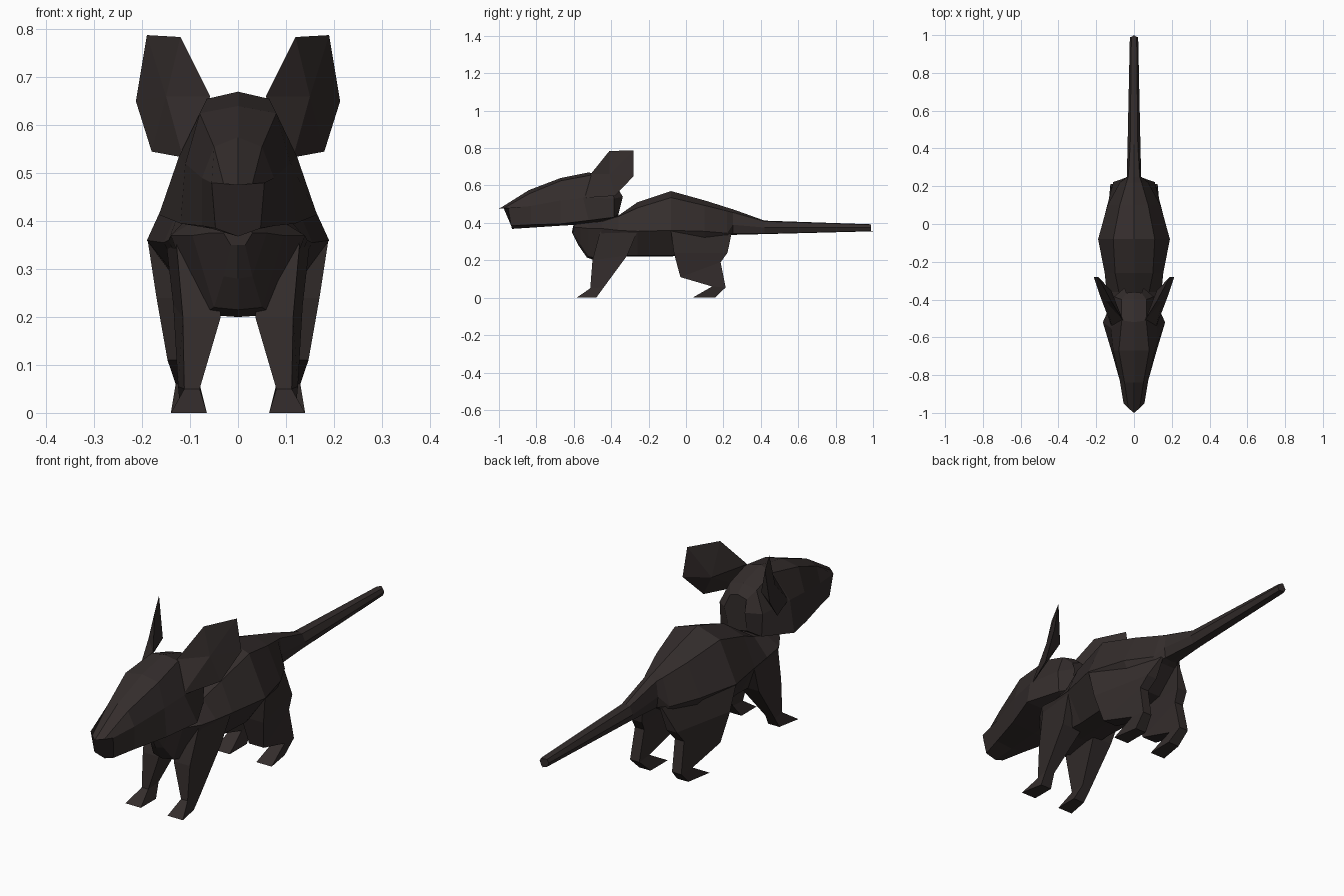
import bpy, bmesh
from mathutils import Vector

fur = bpy.data.materials.new("dark_brown_fur")
fur.diffuse_color = (0.034, 0.026, 0.025, 1)


def finish(name, bm):
    bmesh.ops.recalc_face_normals(bm, faces=bm.faces)
    mesh = bpy.data.meshes.new(name)
    bm.to_mesh(mesh)
    bm.free()
    mesh.materials.append(fur)
    obj = bpy.data.objects.new(name, mesh)
    bpy.context.collection.objects.link(obj)
    return obj


def loft(name, rings):
    """Skin a closed tube through rings of equal length."""
    bm = bmesh.new()
    vs = [[bm.verts.new(p) for p in r] for r in rings]
    n = len(vs[0])
    for a, b in zip(vs, vs[1:]):
        for i in range(n):
            j = (i + 1) % n
            bm.faces.new((a[i], a[j], b[j], b[i]))
    bm.faces.new(vs[0])
    bm.faces.new(vs[-1])
    return finish(name, bm)


def full(half):
    """Close a half outline (top centre to bottom centre) across x = 0."""
    return half + [(-x, y, z) for x, y, z in half[-2:0:-1]]


# Body and tail: centre y, side y, top z, shoulder, flank, low side, bottom z
stations = [
    (-.61, -.60, .40, (.02, .398), (.03, .375), (.015, .35), .35),
    (-.575, -.565, .402, (.04, .40), (.06, .375), (.03, .285), .28),
    (-.53, -.52, .405, (.06, .402), (.095, .37), (.05, .22), .215),
    (-.49, -.45, .41, (.08, .407), (.14, .37), (.075, .205), .20),
    (-.36, -.36, .44, (.08, .435), (.145, .36), (.085, .225), .22),
    (-.26, -.26, .51, (.10, .48), (.155, .355), (.08, .225), .22),
    (-.08, -.08, .57, (.11, .535), (.19, .36), (.09, .225), .22),
    (.10, .10, .52, (.075, .493), (.14, .355), (.09, .25), .25),
    (.22, .22, .482, (.04, .463), (.075, .345), (.06, .33), .33),
    (.25, .25, .473, (.03, .456), (.038, .39), (.033, .342), .336),
    (.42, .42, .412, (.020, .408), (.034, .375), (.02, .342), .34),
    (1.0, .99, .392, (.014, .390), (.022, .375), (.014, .357), .355),
]
loft("body_and_tail", [
    full([(0, y, t)] + [(x, ys, z) for x, z in (s, m, l)] + [(0, y, b)])
    for y, ys, t, s, m, l, b in stations])

# Head, from nose to nape
loft("head", [full(h) for h in [
    [(0, -1, .475), (.03, -.975, .478), (.055, -.95, .48), (.047, -.935, .385), (0, -.93, .368)],
    [(0, -.84, .575), (.05, -.84, .555), (.075, -.83, .49), (.075, -.83, .39), (0, -.82, .375)],
    [(0, -.67, .64), (.08, -.67, .625), (.11, -.67, .52), (.12, -.67, .395), (0, -.67, .385)],
    [(0, -.52, .67), (.065, -.51, .655), (.123, -.55, .535), (.165, -.52, .413), (0, -.5, .395)],
    [(0, -.40, .635), (.065, -.40, .62), (.105, -.385, .53), (.10, -.385, .43), (0, -.42, .41)],
    [(0, -.36, .60), (.04, -.365, .585), (.05, -.338, .54), (.045, -.36, .45), (0, -.36, .44)],
]])


def ear(name, side):
    """Leaf with a thin rim, thickest at its rear base."""
    rim = [(.058, -.51, .66), (.12, -.41, .784), (.19, -.28, .788),
           (.213, -.28, .65), (.18, -.38, .545), (.115, -.55, .533)]
    bm = bmesh.new()
    vs = [bm.verts.new((side * x, y, z)) for x, y, z in rim]
    mid = sum((v.co for v in vs), Vector()) / 6
    front = bm.verts.new(mid + Vector((side * .004, -.008, 0)))
    back = bm.verts.new(mid + Vector((-side * .025, .05, -.015)))
    for i in range(6):
        for c in (front, back):
            bm.faces.new((vs[i], vs[(i + 1) % 6], c))
    finish(name, bm)


def leg(name, side, levels):
    """Four-sided leg; each level is inner x, front and back outer x, front (y, z), back (y, z)."""
    loft(name, [[(side * xi, *f), (side * xo, *f), (side * xo2, *b), (side * xi, *b)]
                for xi, xo, xo2, f, b in levels])


front_levels = [
    (.04, .13, .15, (-.455, .37), (-.26, .355)),
    (.036, .115, .135, (-.50, .20), (-.315, .225)),
    (.08, .112, .125, (-.512, .05), (-.44, .055)),
    (.065, .14, .12, (-.585, 0), (-.48, 0)),
]
hind_levels = [
    (.04, .188, .05, (-.08, .357), (.243, .343)),
    (.06, .17, .11, (-.065, .24), (.222, .24)),
    (.075, .147, .12, (-.03, .11), (.185, .19)),
    (.08, .13, .125, (.14, .06), (.212, .055)),
    (.065, .14, .12, (.035, 0), (.155, 0)),
]
for side, label in ((1, "right"), (-1, "left")):
    ear("ear_" + label, side)
    leg("front_leg_" + label, side, front_levels)
    leg("hind_leg_" + label, side, hind_levels)
